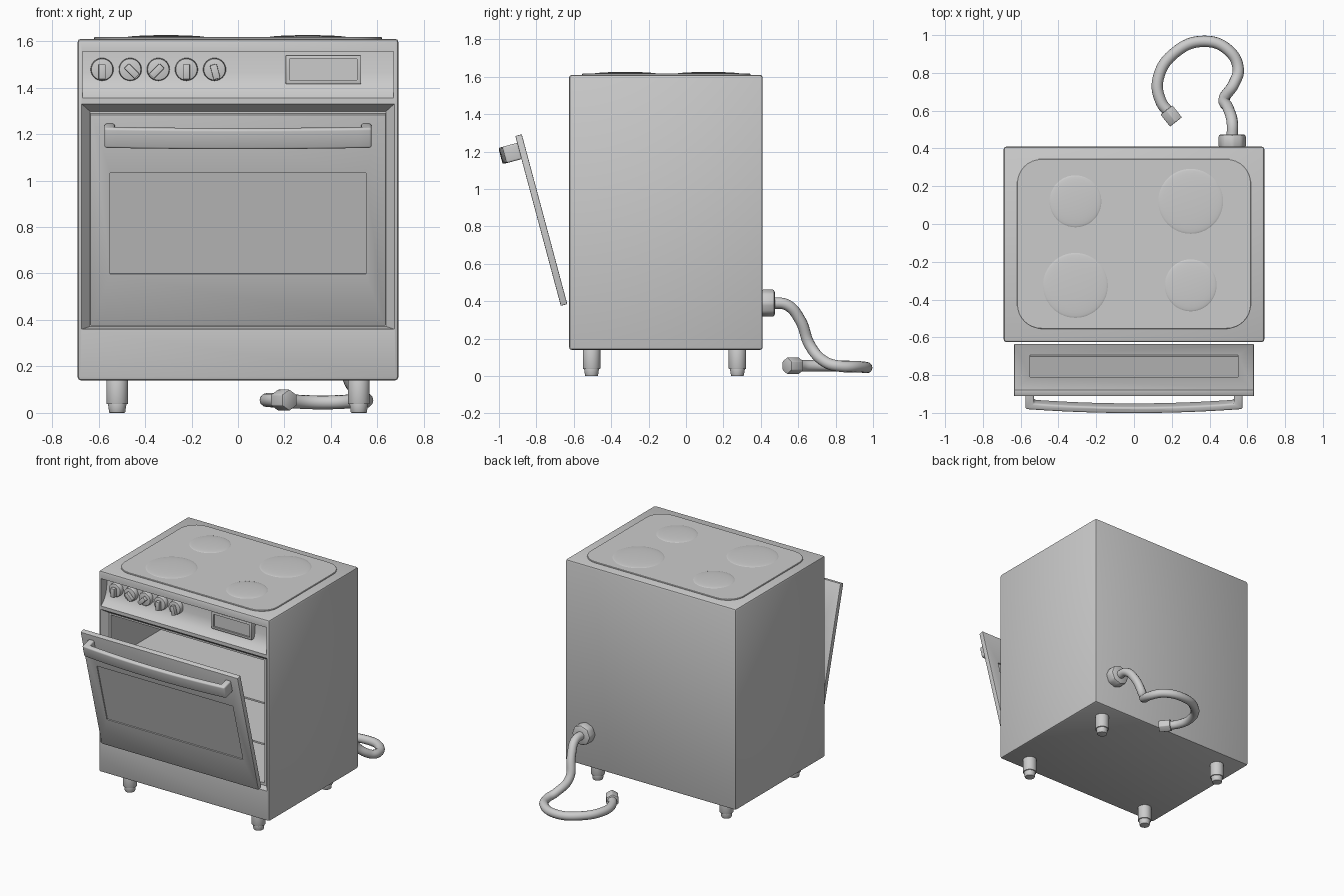
import bpy, bmesh
from math import radians, pi, sin, cos
from mathutils import Vector

if "Cube" in bpy.data.objects:
    bpy.data.objects.remove(bpy.data.objects["Cube"])


def activate(o):
    bpy.ops.object.select_all(action='DESELECT')
    o.select_set(True)
    bpy.context.view_layer.objects.active = o


def finish(o, bevel=0.0, segs=2):
    activate(o)
    if bevel:
        m = o.modifiers.new("bevel", 'BEVEL')
        m.width, m.segments = bevel, segs
        m.limit_method, m.angle_limit = 'ANGLE', radians(40)
        bpy.ops.object.modifier_apply(modifier=m.name)
    bpy.ops.object.shade_smooth_by_angle(angle=radians(35))
    return o


def loft(name, a, b, bevel=0.0, segs=2):
    """Solid between two matching outlines of 3D points."""
    bm = bmesh.new()
    va = [bm.verts.new(p) for p in a]
    vb = [bm.verts.new(p) for p in b]
    n = len(va)
    bm.faces.new(va)
    bm.faces.new(vb[::-1])
    for i in range(n):
        j = (i + 1) % n
        bm.faces.new((va[j], va[i], vb[i], vb[j]))
    bmesh.ops.recalc_face_normals(bm, faces=bm.faces)
    me = bpy.data.meshes.new(name)
    bm.to_mesh(me)
    bm.free()
    o = bpy.data.objects.new(name, me)
    bpy.context.collection.objects.link(o)
    return finish(o, bevel, segs)


def rect(x0, x1, z0, z1, y):
    return [(x0, y, z0), (x1, y, z0), (x1, y, z1), (x0, y, z1)]


def box(name, x0, x1, y0, y1, z0, z1, bevel=0.0, segs=2):
    return loft(name, rect(x0, x1, z0, z1, y0), rect(x0, x1, z0, z1, y1), bevel, segs)


def cyl(name, p, q, r1, r2=None, sides=32, bevel=0.0):
    p, q = Vector(p), Vector(q)
    bpy.ops.mesh.primitive_cone_add(vertices=sides, radius1=r1, radius2=r1 if r2 is None else r2,
                                    depth=(q - p).length, location=(p + q) / 2,
                                    rotation=(q - p).to_track_quat('Z', 'Y').to_euler())
    o = bpy.context.object
    o.name = name
    return finish(o, bevel)


def cut(o, cutter):
    cutter.hide_render = True
    activate(o)
    m = o.modifiers.new("cut", 'BOOLEAN')
    m.operation, m.object, m.solver = 'DIFFERENCE', cutter, 'EXACT'
    bpy.ops.object.modifier_apply(modifier=m.name)
    bpy.data.objects.remove(cutter)
    finish(o)


# Body with control recess, tapered door frame and oven cavity
body = box("body", -0.69, 0.69, -0.625, 0.41, 0.14, 1.61, 0.014)
prof = [(-0.7, 1.555), (-0.555, 1.555), (-0.56, 1.46), (-0.572, 1.42), (-0.592, 1.385), (-0.625, 1.355), (-0.7, 1.355)]
cut(body, loft("cutter", [(-0.67, y, z) for y, z in prof], [(0.67, y, z) for y, z in prof]))
cut(body, loft("cutter", rect(-0.69, 0.69, 0.355, 1.345, -0.645), rect(-0.637, 0.637, 0.372, 1.298, -0.58)))
cut(body, box("cutter", -0.62, 0.62, -0.62, 0.34, 0.39, 1.285))

# Oven shelves
for i, z in enumerate((0.66, 0.96)):
    box(f"oven_shelf_{i}", -0.625, 0.625, -0.55, 0.345, z - 0.012, z)

# Cooktop plate with rounded corners
R, plate = 0.13, []
for k, (cx, cy) in enumerate(((0.49, 0.215), (-0.49, 0.215), (-0.49, -0.425), (0.49, -0.425))):
    for s in range(9):
        a = (k + s / 8) * pi / 2
        plate.append((cx + R * cos(a), cy + R * sin(a)))
loft("cooktop_plate", [(x, y, 1.60) for x, y in plate], [(x, y, 1.617) for x, y in plate], 0.003, 1)

# Slightly domed burners
for i, (x, y, r) in enumerate(((-0.31, 0.12, 0.14), (0.30, 0.12, 0.175),
                               (-0.31, -0.325, 0.175), (0.30, -0.325, 0.14))):
    bpy.ops.mesh.primitive_uv_sphere_add(segments=48, ring_count=16, radius=1, location=(x, y, 1.615))
    o = bpy.context.object
    o.name = f"burner_{i}"
    o.scale = (r, r, 0.011)
    bpy.ops.object.transform_apply(location=False, rotation=False)
    finish(o)

# Control knobs with grip bars
for i, ang in enumerate((0, -45, 45, 0, 15)):
    x, z = -0.585 + 0.121 * i, 1.478
    cyl(f"knob_{i}", (x, -0.55, z), (x, -0.592, z), 0.05, 0.047, bevel=0.004)
    g = box(f"knob_grip_{i}", -0.015, 0.015, -0.03, 0, -0.042, 0.022, 0.003)
    g.location = (x, -0.588, z)
    g.rotation_euler.y = radians(-ang if abs(ang) < 40 else ang)

# Display
disp = box("display", 0.205, 0.53, -0.60, -0.55, 1.415, 1.54, 0.004)
cut(disp, box("cutter", 0.222, 0.513, -0.65, -0.588, 1.432, 1.523))

# Door, opened by tilting about its bottom edge
door = box("oven_door", -0.635, 0.635, -0.018, 0.018, 0, 0.94, 0.004)
for y0, y1 in ((-0.05, -0.011), (0.011, 0.05)):
    cut(door, box("cutter", -0.55, 0.55, y0, y1, 0.23, 0.68))

# Bowed door handle with end posts
xs = [-1 + i / 10 for i in range(21)]
outer = [(0.575 * t, -0.122 + 0.022 * t * t) for t in xs]
inner = [(0.53 * t, -0.088 + 0.02 * t * t) for t in reversed(xs)]
out = outer + [(0.575, -0.015), (0.53, -0.015)] + inner + [(-0.53, -0.015), (-0.575, -0.015)]
handle = loft("door_handle", [(x, y, 0.812) for x, y in out], [(x, y, 0.902) for x, y in out], 0.01, 3)
for o in (door, handle):
    o.location = (0, -0.652, 0.38)
    o.rotation_euler.x = radians(15)

# Feet
for x in (-0.52, 0.52):
    for y in (-0.505, 0.275):
        cyl("foot", (x, y, 0.038), (x, y, 0.15), 0.047, bevel=0.003)
        cyl("foot_pad", (x, y, 0), (x, y, 0.045), 0.034, 0.041, bevel=0.003)

# Supply hose with wall fitting and end nut
path = [(0.52, 0.45, 0.39), (0.52, 0.54, 0.38), (0.50, 0.61, 0.30), (0.478, 0.665, 0.16), (0.53, 0.745, 0.075),
        (0.552, 0.82, 0.053), (0.50, 0.92, 0.05), (0.37, 0.967, 0.045), (0.22, 0.91, 0.05),
        (0.128, 0.77, 0.055), (0.142, 0.65, 0.055), (0.20, 0.575, 0.055)]
cu = bpy.data.curves.new("supply_hose", 'CURVE')
cu.dimensions = '3D'
cu.bevel_depth, cu.bevel_resolution, cu.resolution_u = 0.03, 4, 8
cu.use_fill_caps = True
sp = cu.splines.new('BEZIER')
sp.bezier_points.add(len(path) - 1)
for b, p in zip(sp.bezier_points, path):
    b.co = p
    b.handle_left_type = b.handle_right_type = 'AUTO'
hose = bpy.data.objects.new("supply_hose", cu)
bpy.context.collection.objects.link(hose)
activate(hose)
bpy.ops.object.convert(target='MESH')
finish(bpy.context.object)
cyl("hose_wall_fitting", (0.52, 0.40, 0.39), (0.52, 0.475, 0.39), 0.075, sides=8, bevel=0.014)
cyl("hose_end_nut", (0.172, 0.604, 0.055), (0.222, 0.54, 0.055), 0.046, sides=6, bevel=0.004)
